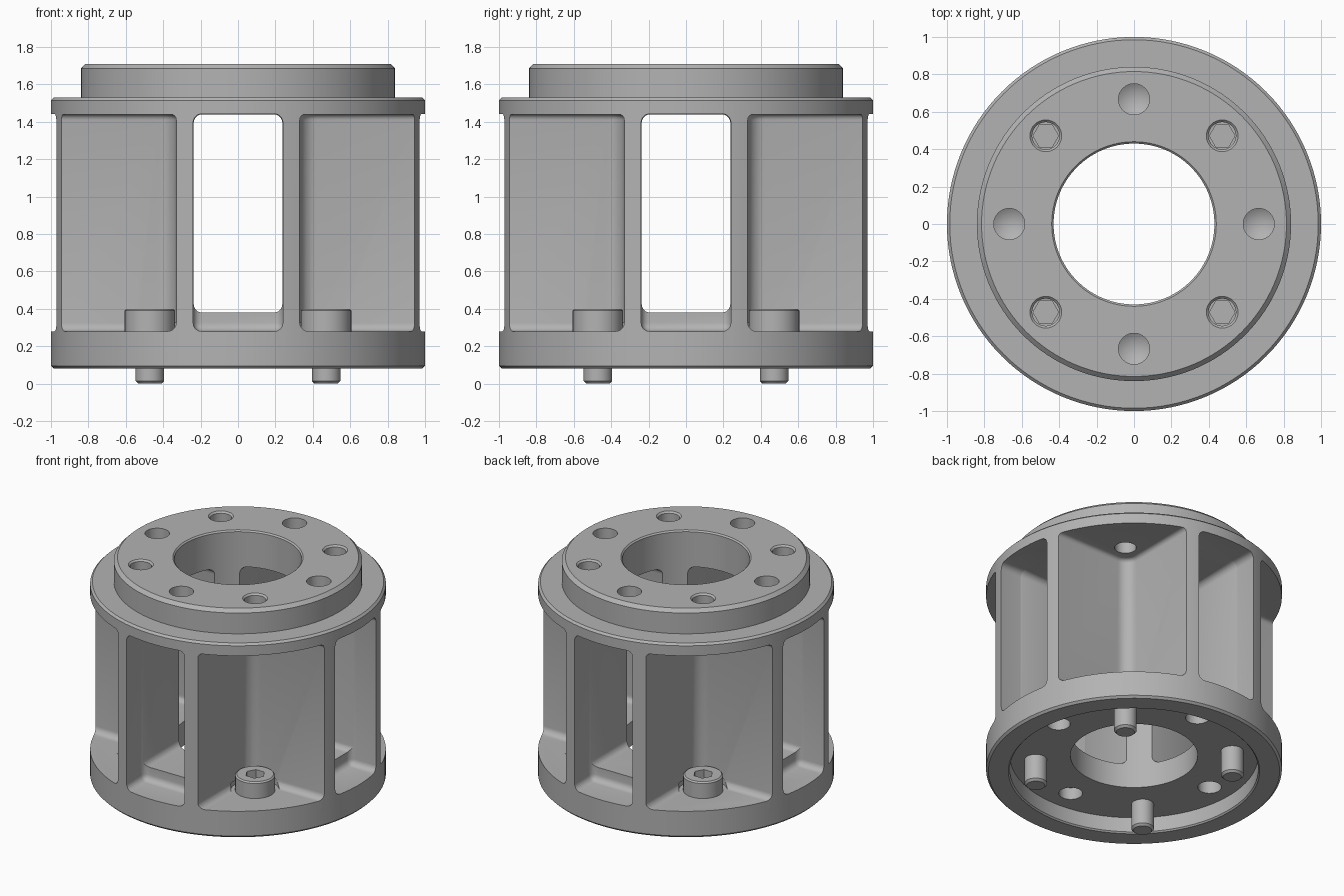
import bpy, bmesh
from math import cos, sin, pi
from mathutils import Matrix, Vector

cube = bpy.data.objects.get("Cube")
if cube:
    bpy.data.objects.remove(cube, do_unlink=True)

metal = bpy.data.materials.new("grey metal")
metal.use_nodes = True
GREY = (0.45, 0.45, 0.45, 1)
metal.diffuse_color = GREY
metal.node_tree.nodes["Principled BSDF"].inputs["Base Color"].default_value = GREY


def finish(name, bm):
    bmesh.ops.recalc_face_normals(bm, faces=bm.faces)
    mesh = bpy.data.meshes.new(name)
    bm.to_mesh(mesh)
    bm.free()
    mesh.materials.append(metal)
    obj = bpy.data.objects.new(name, mesh)
    bpy.context.scene.collection.objects.link(obj)
    return obj


def lathe(name, profile, closed=False, steps=32, centre=(0, 0)):
    """Spin an (r, z) outline about a vertical axis."""
    bm = bmesh.new()
    verts = [bm.verts.new((r, 0, z)) for r, z in profile]
    pairs = list(zip(verts, verts[1:] + verts[:1]))
    edges = [bm.edges.new(p) for p in (pairs if closed else pairs[:-1])]
    bmesh.ops.spin(bm, geom=verts + edges, axis=(0, 0, 1), cent=(0, 0, 0),
                   angle=2 * pi, steps=steps, use_duplicate=False)
    bmesh.ops.remove_doubles(bm, verts=bm.verts, dist=1e-4)
    bmesh.ops.translate(bm, verts=bm.verts, vec=(*centre, 0))
    return finish(name, bm)


def block(name, low, high, bevels, turn=0):
    """Box with successive edge roundings: (rule on edge, radius, segments)."""
    bm = bmesh.new()
    bmesh.ops.create_cube(bm, size=1)
    for v in bm.verts:
        v.co = [a if c < 0 else b for c, a, b in zip(v.co, low, high)]
    for rule, radius, segments in bevels:
        picked = [e for e in bm.edges if rule(e.verts[0].co, e.verts[1].co)]
        bmesh.ops.bevel(bm, geom=picked, offset=radius, segments=segments,
                        profile=0.5, affect='EDGES', clamp_overlap=True)
    bmesh.ops.rotate(bm, verts=bm.verts, cent=(0, 0, 0),
                     matrix=Matrix.Rotation(turn, 3, 'Z'))
    return finish(name, bm)


def cut(target, cutter):
    cutter.hide_render = True
    mod = target.modifiers.new("cut", 'BOOLEAN')
    mod.operation = 'DIFFERENCE'
    mod.solver = 'EXACT'
    mod.object = cutter
    bpy.context.view_layer.objects.active = target
    bpy.ops.object.modifier_apply(modifier=mod.name)
    bpy.data.objects.remove(cutter, do_unlink=True)


def smooth(obj):
    bpy.ops.object.select_all(action='DESELECT')
    obj.select_set(True)
    bpy.context.view_layer.objects.active = obj
    bpy.ops.object.shade_smooth_by_angle(angle=0.5)


FLOOR, CEILING, BOLT_R = 0.28, 1.44, 0.667

# Turned body: outer drum, top spigot, centre bore and bottom recess
housing = lathe("housing", [
    (0.43, 0.20), (0.84, 0.20), (0.84, 0.09), (0.85, 0.08), (0.985, 0.08),
    (1.0, 0.095), (1.0, 1.515), (0.985, 1.53), (0.84, 1.53), (0.84, 1.685),
    (0.815, 1.71), (0.44, 1.71), (0.43, 1.70)], closed=True, steps=128)


def along_y(a, b):
    return abs(a.y - b.y) > 0.1


def anywhere(a, b):
    return True


def inner_corner(a, b):
    return abs(a.z - b.z) > 0.1 and max(a.x, a.y) < 0.4


def bottom_rim(a, b):
    return max(a.z, b.z) < FLOOR + 0.001


def top_rim(a, b):
    return min(a.z, b.z) > CEILING - 0.001


for i in range(4):
    turn = i * pi / 2
    # Straight windows: a low outer sill and a raised step inside
    if i < 2:
        cut(housing, block("window_cut", (-0.237, -1.2, 0.38), (0.237, 1.2, CEILING),
                           [(along_y, 0.045, 5)], turn))
    cut(housing, block("sill_cut", (-0.24, 0.76, FLOOR), (0.24, 1.3, CEILING + 0.002),
                       [(anywhere, 0.045, 5)], turn))
    # Square corner pockets with filleted floor
    cut(housing, block("pocket_cut", (0.33, 0.33, FLOOR), (1.3, 1.3, CEILING),
                       [(inner_corner, 0.09, 8), (bottom_rim, 0.045, 5),
                        (top_rim, 0.03, 4)], turn))

    # Blind drilled holes on the axes, above and below
    x, y = BOLT_R * cos(turn), BOLT_R * sin(turn)
    cut(housing, lathe("top_drill", [(0, 1.51), (0.083, 1.56), (0.083, 1.8), (0, 1.8)],
                       centre=(x, y)))
    cut(housing, lathe("bottom_drill", [(0, 0.15), (0.08, 0.15), (0.08, 0.29), (0, 0.335)],
                       centre=(x, y)))

    # Key access holes and screw seats on the diagonals
    x, y = BOLT_R * cos(turn + pi / 4), BOLT_R * sin(turn + pi / 4)
    cut(housing, lathe("access_hole", [(0, 1.3), (0.073, 1.3), (0.073, 1.698),
                                       (0.087, 1.712), (0.087, 1.8), (0, 1.8)], centre=(x, y)))
    cut(housing, lathe("screw_seat", [(0, 0.278), (0.165, 0.278), (0.165, 0.325), (0, 0.325)],
                       centre=(x, y)))

    # Socket head screw
    screw = lathe("screw_%d" % (i + 1), [
        (0, 0), (0.062, 0), (0.077, 0.015), (0.077, 0.27), (0.135, 0.27),
        (0.135, 0.39), (0.125, 0.40), (0, 0.40)], centre=(x, y))
    cut(screw, lathe("hex_socket", [(0, 0.33), (0.068, 0.33), (0.068, 0.5), (0, 0.5)],
                     steps=6, centre=(x, y)))
    smooth(screw)

smooth(housing)
